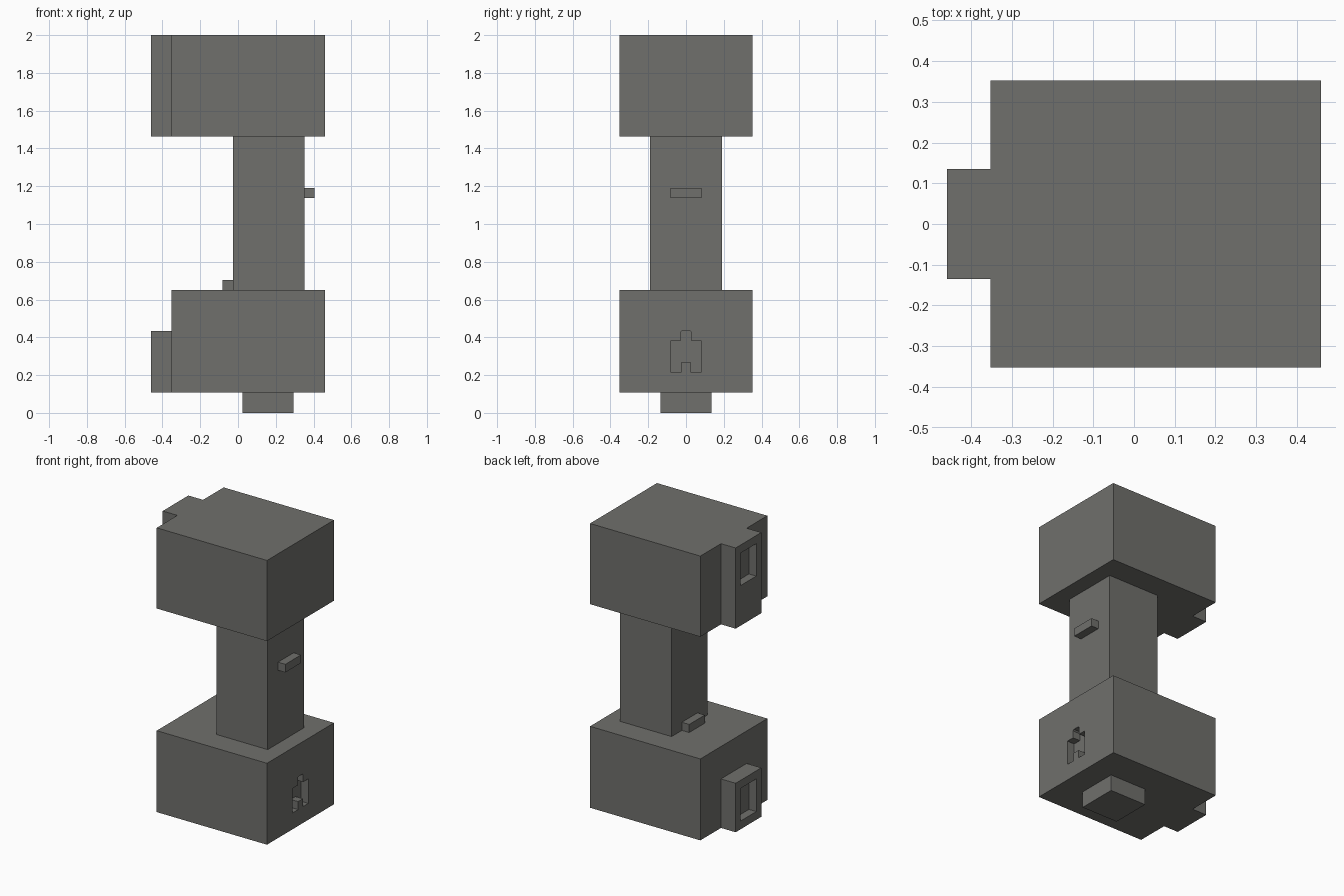
import bpy
import bmesh
from mathutils import Vector

if "Cube" in bpy.data.objects:
    bpy.data.objects.remove(bpy.data.objects["Cube"], do_unlink=True)

UNIT = 0.054  # thickness of small bars and depth of recesses

grey = bpy.data.materials.new("warm grey")
grey.use_nodes = True
colour = (0.16, 0.16, 0.15, 1)
grey.diffuse_color = colour
grey.node_tree.nodes["Principled BSDF"].inputs["Base Color"].default_value = colour


def prism(name, points, direction):
    """Extrude a flat outline along a direction."""
    bm = bmesh.new()
    face = bm.faces.new([bm.verts.new(p) for p in points])
    result = bmesh.ops.extrude_face_region(bm, geom=[face])
    moved = [v for v in result["geom"] if isinstance(v, bmesh.types.BMVert)]
    bmesh.ops.translate(bm, verts=moved, vec=Vector(direction))
    bmesh.ops.recalc_face_normals(bm, faces=bm.faces[:])
    mesh = bpy.data.meshes.new(name)
    bm.to_mesh(mesh)
    bm.free()
    mesh.materials.append(grey)
    obj = bpy.data.objects.new(name, mesh)
    bpy.context.collection.objects.link(obj)
    return obj


def box(name, x, half_y, z):
    """Box centred on y, between two x and two z values."""
    corners = [(x[0], -half_y, z[0]), (x[1], -half_y, z[0]),
               (x[1], half_y, z[0]), (x[0], half_y, z[0])]
    return prism(name, corners, (0, 0, z[1] - z[0]))


def cut(target, cutter):
    """Subtract the cutter from the target, then delete the cutter."""
    cutter.hide_render = True
    mod = target.modifiers.new("recess", "BOOLEAN")
    mod.operation = "DIFFERENCE"
    mod.solver = "EXACT"
    mod.object = cutter
    bpy.context.view_layer.objects.active = target
    bpy.ops.object.modifier_apply(modifier=mod.name)
    bpy.data.objects.remove(cutter, do_unlink=True)


LEFT, SIDE, RIGHT, DEPTH = -0.46, -0.352, 0.46, 0.352
RIB = 0.135   # half width of the ribs and the peg
SLOT = 0.082  # half width of the bars and recesses

# Base block with its peg and side rib
base = box("base_block", (SIDE, RIGHT), DEPTH, (0.108, 0.65))
box("bottom_peg", (0.025, 0.295), RIB, (0, 0.108))
rib = box("base_rib", (LEFT, SIDE), RIB, (0.108, 0.434))
cut(rib, box("cutter", (LEFT - 0.1, LEFT + UNIT), SLOT, (0.163, 0.38)))

# Keyhole recess in the base: half outline mirrored across y
half = [(0.025, 0.27), (0.025, 0.217), (SLOT, 0.217), (SLOT, 0.38),
        (0.028, 0.38), (0.028, 0.428), (0.02, 0.436)]
outline = half + [(-y, z) for y, z in reversed(half)]
keyhole = prism("cutter", [(RIGHT - UNIT, y, z) for y, z in outline], (0.2, 0, 0))
cut(base, keyhole)

# Column with its two small bars
box("column", (-0.027, 0.352), 0.19, (0.65, 1.463))
box("column_foot_bar", (-0.027 - UNIT, -0.027), SLOT, (0.65, 0.65 + UNIT))
box("column_side_bar", (0.352, 0.352 + UNIT), SLOT, (1.137, 1.137 + UNIT))

# Head block, with a full-height rib in its outline
half = [(RIGHT, DEPTH), (SIDE, DEPTH), (SIDE, RIB), (LEFT, RIB)]
outline = half + [(x, -y) for x, y in reversed(half)]
head = prism("head_block", [(x, y, 1.463) for x, y in outline], (0, 0, 0.537))
cut(head, box("cutter", (LEFT - 0.1, LEFT + UNIT), SLOT, (1.73, 1.946)))
